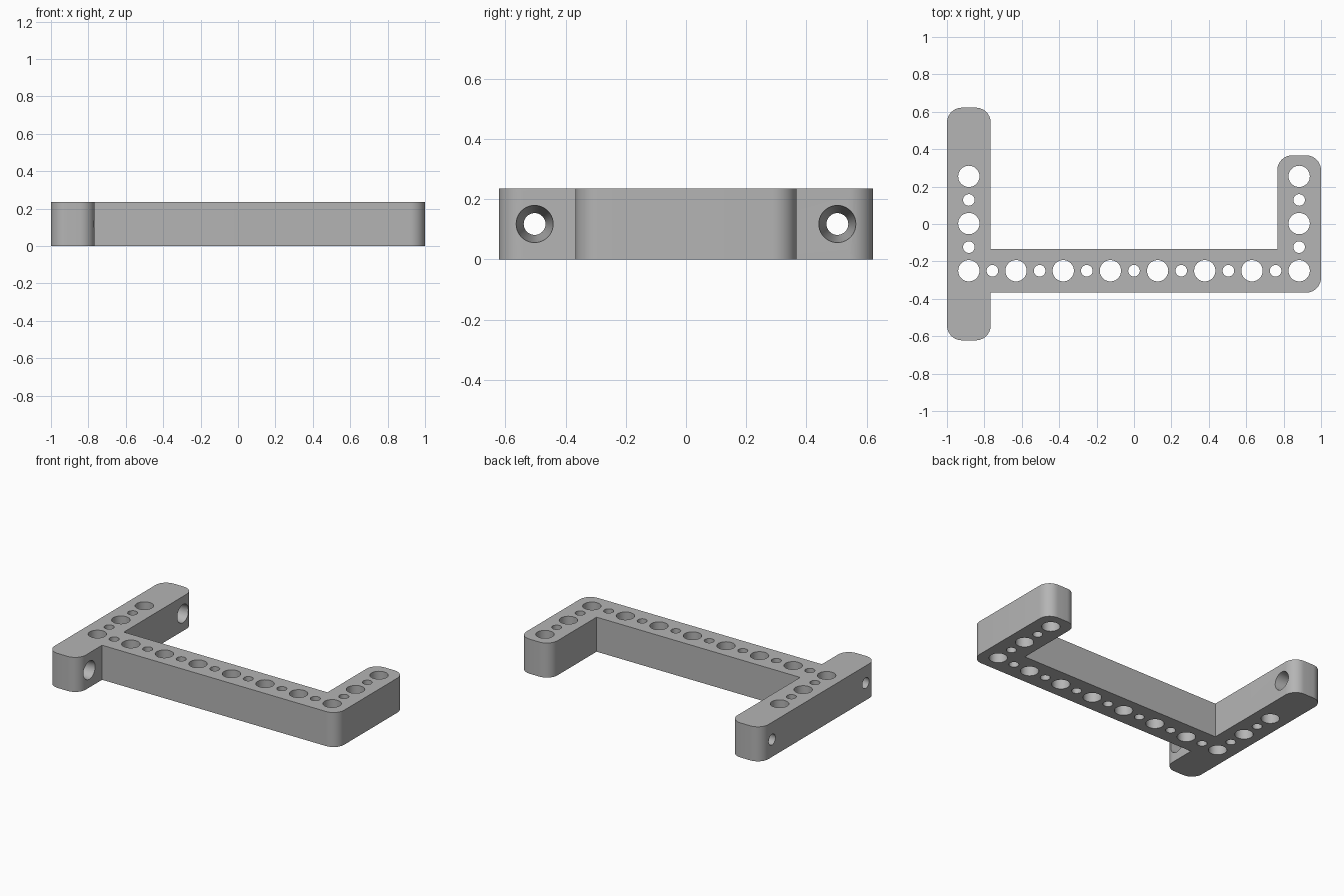
import bpy
import bmesh
from math import pi, cos, sin, radians
from mathutils import Matrix, Vector

cube = bpy.data.objects.get("Cube")
if cube:
    bpy.data.objects.remove(cube, do_unlink=True)

HEIGHT = 0.235
WIDTH = 0.234
ROUND = 0.08
PITCH = 0.2523
ARM_X = 1 - WIDTH / 2
BAR_Y = -0.25
LONG, SHORT = 0.622, 0.367

# Plain grey material
grey = bpy.data.materials.new("Grey")
grey.use_nodes = True
colour = (0.46, 0.46, 0.46, 1)
grey.diffuse_color = colour
grey.node_tree.nodes["Principled BSDF"].inputs["Base Color"].default_value = colour


def make_object(name, bm):
    bmesh.ops.recalc_face_normals(bm, faces=bm.faces)
    mesh = bpy.data.meshes.new(name)
    bm.to_mesh(mesh)
    bm.free()
    obj = bpy.data.objects.new(name, mesh)
    mesh.materials.append(grey)
    bpy.context.collection.objects.link(obj)
    return obj


def rounded(x, y, sx, sy, steps=10):
    """Arc points for an outer corner pointing towards (sx, sy)."""
    centre = Vector((x - sx * ROUND, y - sy * ROUND, 0))
    start = {(1, 1): 0, (-1, 1): 1, (-1, -1): 2, (1, -1): 3}[sx, sy] * pi / 2
    angles = [start + pi / 2 * i / steps for i in range(steps + 1)]
    return [centre + ROUND * Vector((cos(a), sin(a), 0)) for a in angles]


# Bracket outline: long left arm, cross bar and short right arm
inner = 1 - WIDTH
top, bottom = BAR_Y + WIDTH / 2, -SHORT
outline = (
    rounded(1, SHORT, 1, 1) + rounded(inner, SHORT, -1, 1)
    + [Vector((inner, top, 0)), Vector((-inner, top, 0))]
    + rounded(-inner, LONG, 1, 1) + rounded(-1, LONG, -1, 1)
    + rounded(-1, -LONG, -1, -1) + rounded(-inner, -LONG, 1, -1)
    + [Vector((-inner, bottom, 0))] + rounded(1, bottom, 1, -1)
)
bm = bmesh.new()
base = bm.faces.new([bm.verts.new(p) for p in outline])
grown = bmesh.ops.extrude_face_region(bm, geom=[base], use_keep_orig=True)
bmesh.ops.translate(bm, vec=(0, 0, HEIGHT),
                    verts=[v for v in grown["geom"] if isinstance(v, bmesh.types.BMVert)])
bracket = make_object("bracket", bm)

# Cutters for the vertical holes, alternating large and small
spots = [(-ARM_X + i * PITCH / 2, BAR_Y, i) for i in range(15)]
spots += [(s * ARM_X, BAR_Y + i * PITCH / 2, i) for s in (-1, 1) for i in range(1, 5)]
bm = bmesh.new()
for x, y, i in spots:
    radius = 0.031 if i % 2 else 0.057
    bmesh.ops.create_cone(bm, cap_ends=True, segments=40, radius1=radius, radius2=radius,
                          depth=HEIGHT * 2, matrix=Matrix.Translation((x, y, HEIGHT / 2)))

# Cutters for the tapered screw holes, wide on the inner side of the long arm
for y in (-0.503, 0.503):
    matrix = Matrix.Translation((-ARM_X, y, HEIGHT / 2)) @ Matrix.Rotation(pi / 2, 4, "Y")
    bmesh.ops.create_cone(bm, cap_ends=True, segments=40, radius1=0.036, radius2=0.062,
                          depth=WIDTH + 0.004, matrix=matrix)
cutter = make_object("hole_cutter", bm)
cutter.hide_render = True

# Cut the holes, then shade curved walls smooth
cut = bracket.modifiers.new("holes", "BOOLEAN")
cut.object = cutter
cut.operation = "DIFFERENCE"
cut.solver = "EXACT"
bpy.ops.object.select_all(action="DESELECT")
bracket.select_set(True)
bpy.context.view_layer.objects.active = bracket
bpy.ops.object.modifier_apply(modifier=cut.name)
bpy.data.objects.remove(cutter, do_unlink=True)
bpy.ops.object.shade_smooth_by_angle(angle=radians(30))
